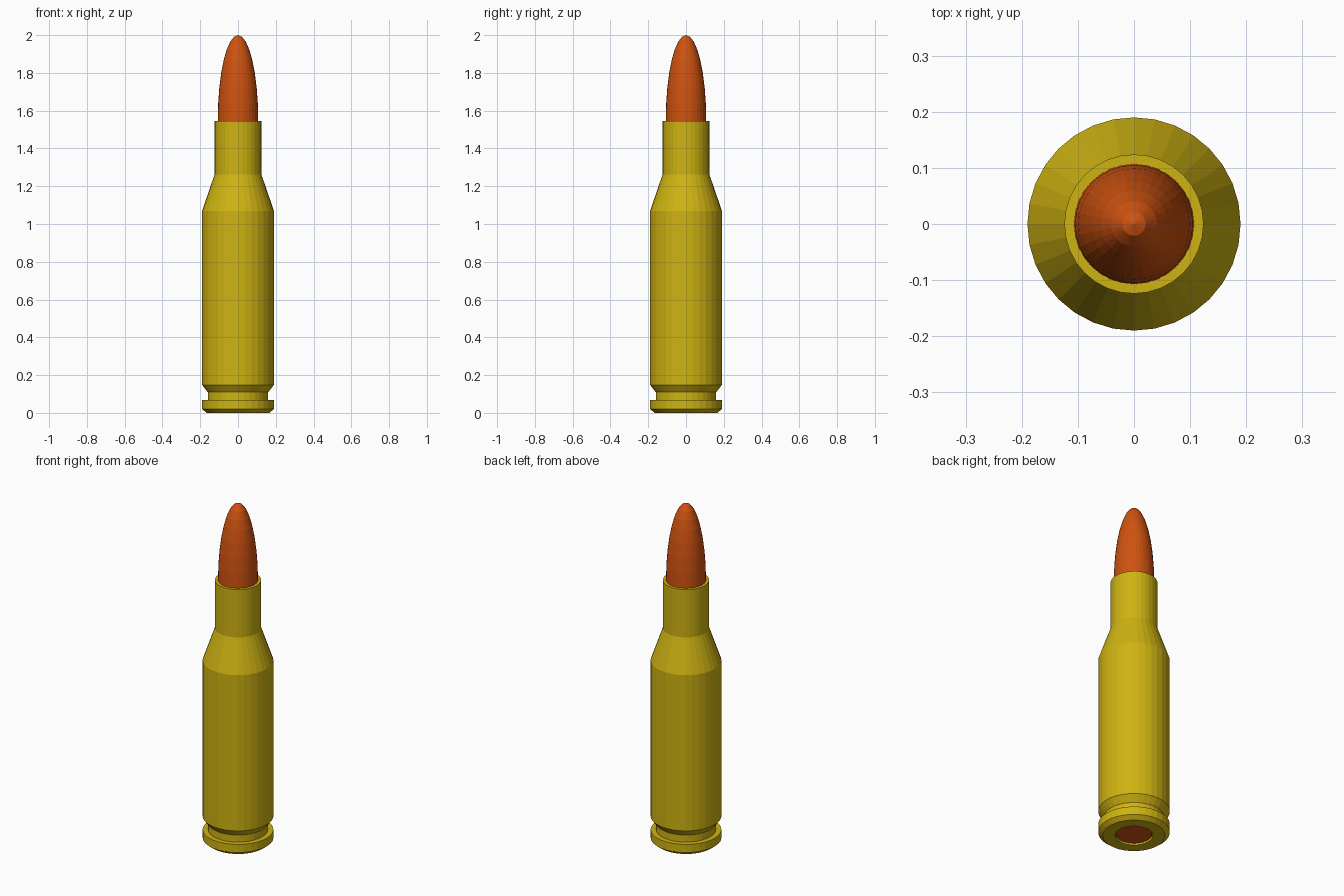
import bpy, bmesh, math

SIDES = 32

cube = bpy.data.objects.get("Cube")
if cube:
    bpy.data.objects.remove(cube, do_unlink=True)


def material(name, color):
    m = bpy.data.materials.new(name)
    m.use_nodes = True
    m.diffuse_color = color
    m.node_tree.nodes["Principled BSDF"].inputs["Base Color"].default_value = color
    return m


def lathe(name, profile, mat):
    """Revolve (radius, height) points around z; zero radius makes a pole."""
    bm = bmesh.new()
    rings = []
    for r, z in profile:
        if r == 0:
            rings.append([bm.verts.new((0, 0, z))] * SIDES)
        else:
            angles = [math.tau * i / SIDES for i in range(SIDES)]
            rings.append([bm.verts.new((r * math.cos(a), r * math.sin(a), z)) for a in angles])
    for low, high in zip(rings, rings[1:]):
        for i in range(SIDES):
            j = (i + 1) % SIDES
            corners = dict.fromkeys((low[i], low[j], high[j], high[i]))
            bm.faces.new(list(corners))
    bmesh.ops.recalc_face_normals(bm, faces=bm.faces)
    mesh = bpy.data.meshes.new(name)
    bm.to_mesh(mesh)
    bm.free()
    mesh.materials.append(mat)
    obj = bpy.data.objects.new(name, mesh)
    bpy.context.collection.objects.link(obj)
    return obj


brass = material("brass yellow", (0.62, 0.45, 0.006, 1))
copper = material("copper orange", (0.62, 0.085, 0.005, 1))

# Casing: primer pocket, rim, groove, body, shoulder, neck and open mouth
lathe("casing", [
    (0, 0.02), (0.1, 0.02), (0.1, 0), (0.165, 0), (0.19, 0.02), (0.19, 0.068),
    (0.16, 0.068), (0.16, 0.11), (0.19, 0.148), (0.19, 1.07), (0.124, 1.262),
    (0.124, 1.545), (0.107, 1.545), (0.107, 1.5), (0, 1.5),
], brass)

# Primer disc set into the base
lathe("primer", [(0, 0.008), (0.096, 0.008), (0.096, 0.02), (0, 0.02)], copper)

# Pointed tip: a stretched half ellipsoid
steps = 8
tip = [(0, 1.51), (0.107, 1.51)]
for k in range(steps):
    a = math.pi / 2 * k / steps
    tip.append((0.107 * math.cos(a), 1.55 + 0.45 * math.sin(a)))
tip.append((0, 2.0))
lathe("tip", tip, copper)
